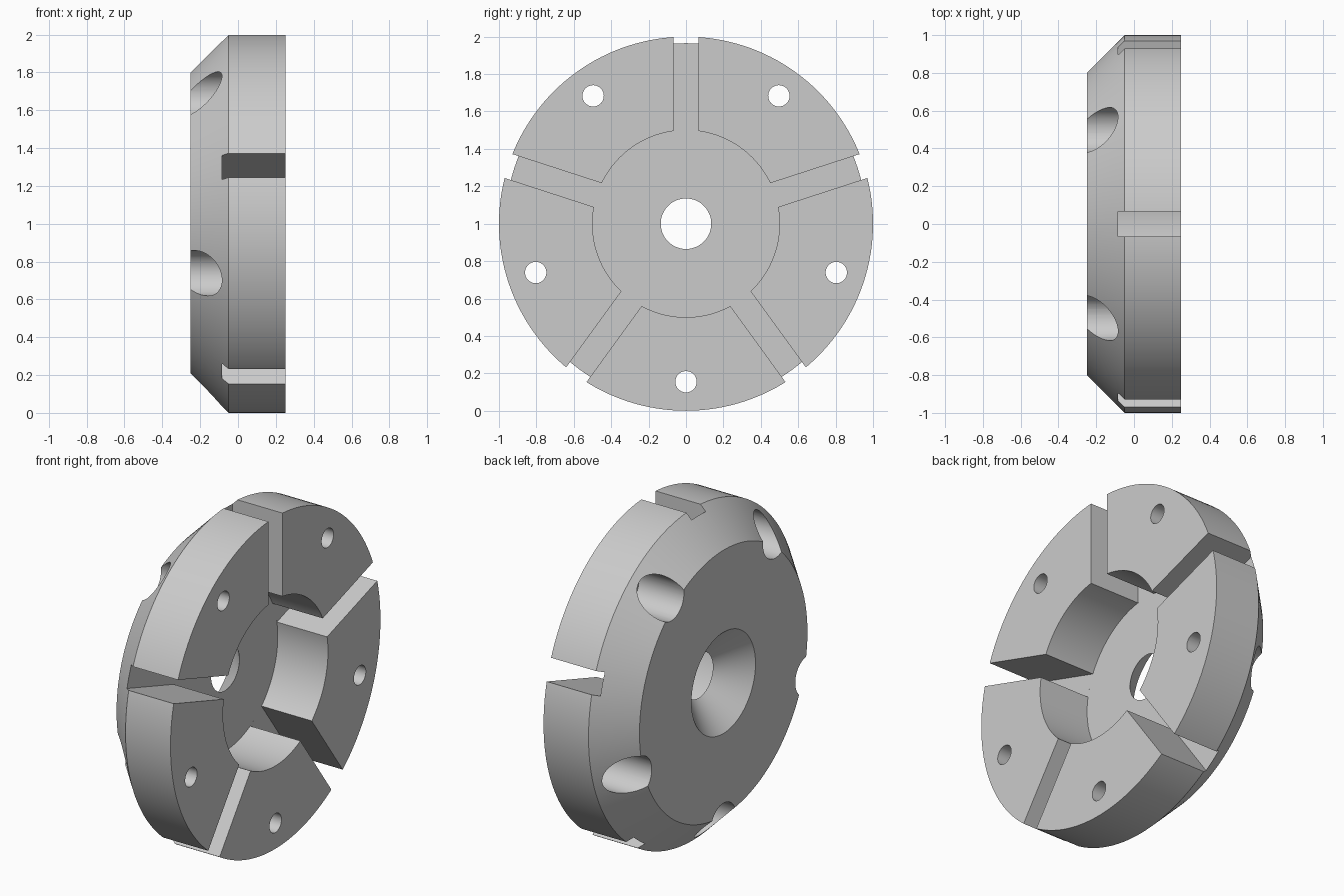
import bpy, bmesh
from math import cos, sin, tau, radians
from mathutils import Matrix, Vector

if "Cube" in bpy.data.objects:
    bpy.data.objects.remove(bpy.data.objects["Cube"], do_unlink=True)

FLOOR = -0.085      # level of the pocket and slot floors along x
COUNT = 5           # slots and bolt holes around the disc


def lathe(bm, profile, steps, closed=False, y=0.0, z=0.0):
    """Revolve (x, radius) points about an axis parallel to x."""
    rings = []
    for i in range(steps):
        a = tau * i / steps
        rings.append([bm.verts.new((x, y + r * cos(a), z + r * sin(a))) for x, r in profile])
    spans = len(profile) if closed else len(profile) - 1
    for i in range(steps):
        here, there = rings[i], rings[(i + 1) % steps]
        for j in range(spans):
            k = (j + 1) % len(profile)
            bm.faces.new((here[j], here[k], there[k], there[j]))
    if not closed:
        for end in (0, -1):
            bm.faces.new([ring[end] for ring in rings])


def make_object(name, bm):
    bmesh.ops.recalc_face_normals(bm, faces=bm.faces[:])
    mesh = bpy.data.meshes.new(name)
    bm.to_mesh(mesh)
    bm.free()
    obj = bpy.data.objects.new(name, mesh)
    obj.location.z = 1.0
    bpy.context.collection.objects.link(obj)
    return obj


# Chamfered disc with a round pocket and a countersunk centre hole
bm = bmesh.new()
lathe(bm, [(0.25, 0.5), (0.25, 1.0), (-0.05, 1.0), (-0.25, 0.8),
           (-0.25, 0.305), (FLOOR, 0.135), (FLOOR, 0.5)], 160, closed=True)
disc = make_object("slotted_disc", bm)

# Cutters: radial slots, and stepped bolt holes between them
bm = bmesh.new()
slot_size = Vector((0.5, 0.72, 0.134))
for i in range(COUNT):
    angle = radians(90) + tau * i / COUNT
    place = (Matrix.Rotation(angle, 4, 'X')
             @ Matrix.Translation((FLOOR + 0.0001 + slot_size.x / 2, 0.84, 0))
             @ Matrix.Diagonal(slot_size.to_4d()))
    bmesh.ops.create_cube(bm, size=1, matrix=place)
    between = angle + tau / COUNT / 2
    lathe(bm, [(-0.4, 0.12), (0.05, 0.12), (0.05, 0.057), (0.4, 0.057)], 48,
          y=0.845 * cos(between), z=0.845 * sin(between))
cutter = make_object("slot_and_hole_cutter", bm)
cutter.hide_render = True

# Cut the disc and keep only the result
cut = disc.modifiers.new("slots_and_holes", 'BOOLEAN')
cut.operation = 'DIFFERENCE'
cut.solver = 'EXACT'
cut.object = cutter
bpy.ops.object.select_all(action='DESELECT')
disc.select_set(True)
bpy.context.view_layer.objects.active = disc
bpy.ops.object.modifier_apply(modifier=cut.name)
bpy.data.objects.remove(cutter, do_unlink=True)

# Plain grey finish
grey = bpy.data.materials.new("light_grey")
grey.use_nodes = True
colour = (0.6, 0.6, 0.6, 1.0)
grey.diffuse_color = colour
grey.node_tree.nodes["Principled BSDF"].inputs["Base Color"].default_value = colour
disc.data.materials.clear()
disc.data.materials.append(grey)
bpy.ops.object.shade_smooth_by_angle(angle=radians(30))
